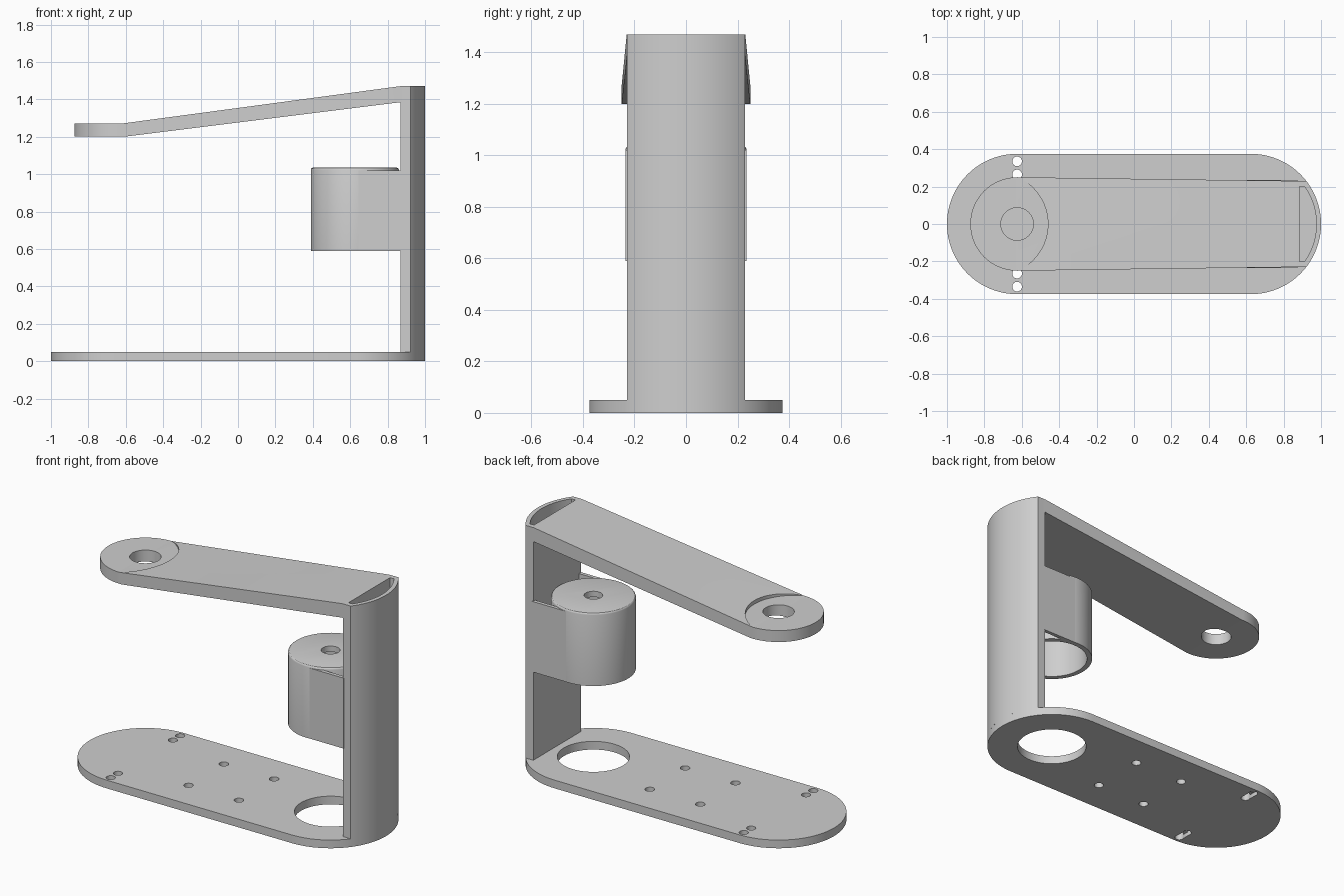
import bpy, bmesh, math

old = bpy.data.objects.get("Cube")
if old:
    bpy.data.objects.remove(old, do_unlink=True)

grey = bpy.data.materials.new("plain_grey")
grey.use_nodes = True
GREY = (0.62, 0.62, 0.62, 1)
grey.diffuse_color = GREY
grey.node_tree.nodes["Principled BSDF"].inputs["Base Color"].default_value = GREY

CX = 0.625      # shared centre distance of the round ends


def arc(cx, r, a0, a1, n=48):
    return [(cx + r * math.cos(a0 + (a1 - a0) * i / n),
             r * math.sin(a0 + (a1 - a0) * i / n)) for i in range(n + 1)]


def prism(name, pts, lo, hi, axis="Z"):
    """Extrude an outline along z, or an x-z side profile along y."""
    bm = bmesh.new()
    place = (lambda p: (p[0], p[1], lo)) if axis == "Z" else (lambda p: (p[0], lo, p[1]))
    face = bm.faces.new([bm.verts.new(place(p)) for p in pts])
    new = bmesh.ops.extrude_face_region(bm, geom=[face])["geom"]
    move = (0, 0, hi - lo) if axis == "Z" else (0, hi - lo, 0)
    bmesh.ops.translate(bm, vec=move, verts=[v for v in new if isinstance(v, bmesh.types.BMVert)])
    bmesh.ops.recalc_face_normals(bm, faces=bm.faces)
    mesh = bpy.data.meshes.new(name)
    bm.to_mesh(mesh)
    bm.free()
    mesh.materials.append(grey)
    obj = bpy.data.objects.new(name, mesh)
    bpy.context.collection.objects.link(obj)
    return obj


def disc(name, x, y, r, lo, hi, n=64):
    pts = [(px, py + y) for px, py in arc(x, r, 0, 2 * math.pi, n)[:-1]]
    return prism(name, pts, lo, hi)


def apply(obj, mod):
    bpy.context.view_layer.objects.active = obj
    bpy.ops.object.modifier_apply(modifier=mod.name)


def combine(obj, tool, operation="DIFFERENCE"):
    mod = obj.modifiers.new("shape", "BOOLEAN")
    mod.operation = operation
    mod.solver = "EXACT"
    mod.object = tool
    apply(obj, mod)
    bpy.data.objects.remove(tool, do_unlink=True)


def d_outline(r, half, x_flat):
    """Outline with a flat inner side and a round outer side."""
    a = math.asin(half / r)
    return [(x_flat, -half)] + arc(CX, r, -a, a) + [(x_flat, half)]


H = math.pi / 2

# Base plate with large opening, screw holes and underside slots
base = prism("base_plate", arc(CX, 0.375, -H, H) + arc(-CX, 0.375, H, 3 * H), 0, 0.05)
combine(base, disc("cutter", CX, 0, 0.2, -0.1, 0.2))
for side in (-1, 1):
    for x in (-0.215, 0.125):
        combine(base, disc("cutter", x, side * 0.17, 0.027, -0.1, 0.2, 24))
    for y in (0.265, 0.335):
        combine(base, disc("cutter", -CX, side * y, 0.026, -0.1, 0.2, 24))
    y0, y1 = side * 0.265, side * 0.335
    slot = [(-CX - 0.024, y0), (-CX + 0.024, y0), (-CX + 0.024, y1), (-CX - 0.024, y1)]
    combine(base, prism("cutter", slot, -0.1, 0.025))

# Hollow column
column = prism("column", d_outline(0.375, 0.23, 0.87), 0.05, 1.47)
combine(column, prism("cutter", d_outline(0.35, 0.2, 0.886), 0, 1.6))

# Sloping arm with a round flat end
profile = [(-0.9, 1.2), (-0.61, 1.2), (0.88, 1.386), (0.88, 1.47),
           (0.865, 1.47), (-CX, 1.27), (-0.9, 1.27)]
arm = prism("arm", profile, -0.4, 0.4, "Y")
plan = [(0.88, -0.23), (0.88, 0.23)] + arc(-CX, 0.25, H, 3 * H)
combine(arm, prism("cutter", plan, 1, 1.7), "INTERSECT")
combine(arm, disc("cutter", -0.733, 0, 0.273, 1.2702, 1.6, 96))
combine(arm, disc("cutter", -CX, 0, 0.087, 1, 1.6))

# Round cup, closed on top and open below
cup = disc("cup", CX, 0, 0.235, 0.59, 1.035, 96)
bevel = cup.modifiers.new("rounded_rim", "BEVEL")
bevel.width = 0.012
bevel.segments = 3
bevel.limit_method = "ANGLE"
apply(cup, bevel)
# square lower rim again
combine(cup, disc("cutter", CX, 0, 0.4, 0.5, 0.603))
rim = disc("cutter", CX, 0, 0.235, 0.59, 0.603, 96)
combine(cup, rim, "UNION")
combine(cup, disc("cutter", CX, 0, 0.205, 0.5, 1.0))
combine(cup, disc("cutter", CX, 0, 0.052, 0.9, 1.2, 32))

# Side walls joining the cup to the column
for side, label in ((-1, "right"), (1, "left")):
    y0, y1 = side * 0.212, side * 0.234
    prism(label + "_cup_wall", [(CX, y0), (0.875, y0), (0.875, y1), (CX, y1)], 0.59, 1.02)
# trim the walls clear of the cup interior
for label in ("right", "left"):
    combine(bpy.data.objects[label + "_cup_wall"], disc("cutter", CX, 0, 0.215, 0.5, 1.2))

bpy.ops.object.select_all(action="DESELECT")
for obj in bpy.context.scene.objects:
    if obj.type == "MESH":
        obj.select_set(True)
        bpy.context.view_layer.objects.active = obj
bpy.ops.object.shade_smooth_by_angle(angle=math.radians(30))
